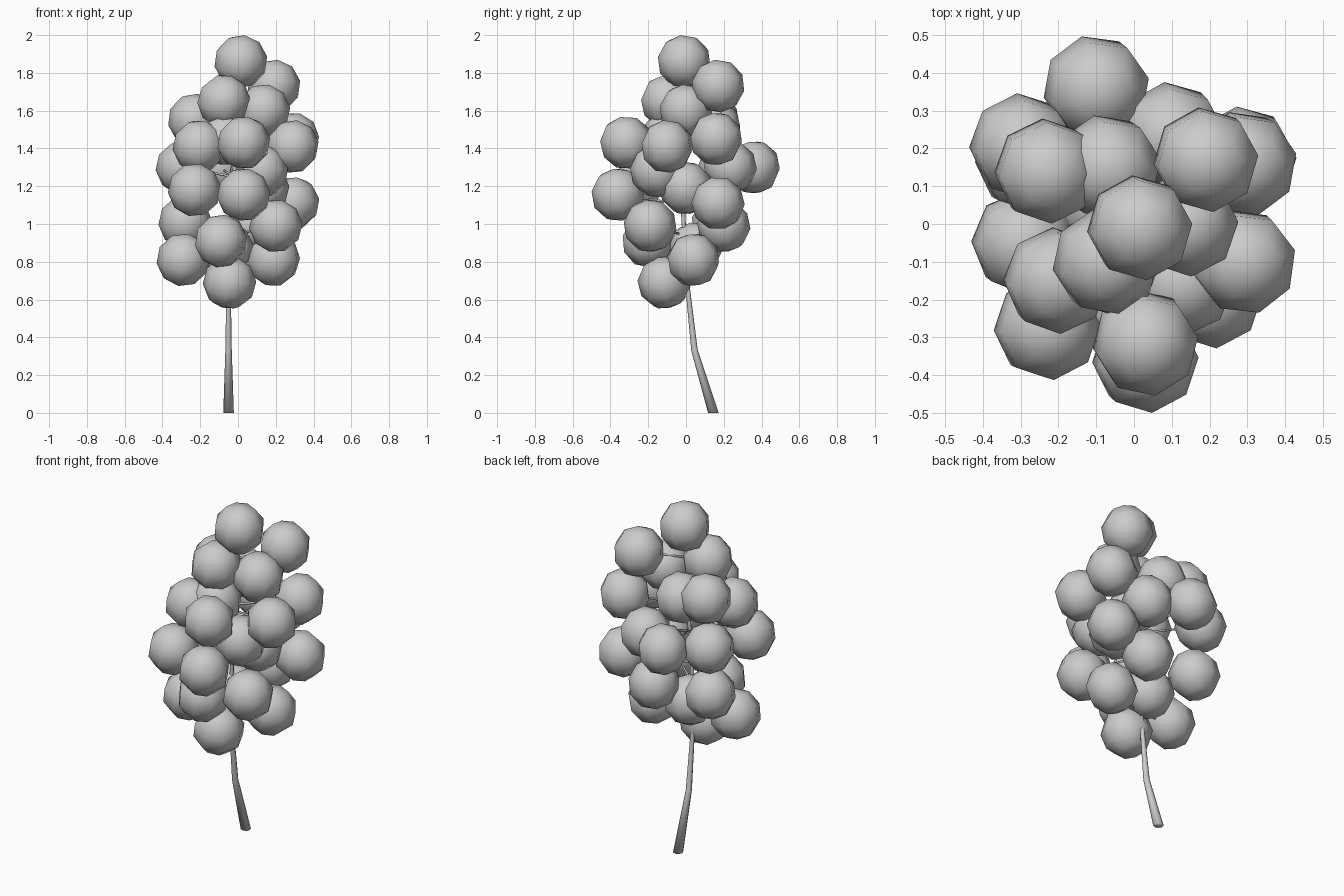
import bpy, bmesh, math, random
from mathutils import Vector, Matrix, Euler

if "Cube" in bpy.data.objects:
    bpy.data.objects.remove(bpy.data.objects["Cube"])

random.seed(4)
R = 0.142

# berry centres, top to bottom
BERRIES = [
    (.015, -.01, 1.86), (.19, .17, 1.73), (-.075, -.10, 1.65), (.135, 0, 1.60),
    (-.23, .14, 1.55), (-.07, .15, 1.52), (-.07, -.10, 1.45), (.29, .16, 1.45),
    (.03, -.315, 1.43), (-.205, -.15, 1.41), (.29, -.10, 1.41), (-.295, .205, 1.30),
    (-.10, .36, 1.30), (.10, .235, 1.30), (.125, -.155, 1.28), (.13, 0, 1.19),
    (-.23, -.275, 1.18), (.03, -.36, 1.155), (.29, .17, 1.11), (-.28, .17, 1.01),
    (.20, -.19, .99), (.07, .20, .99), (-.09, -.20, .91), (-.06, .05, .87),
    (-.29, -.05, .81), (.19, .04, .81), (-.045, -.115, .69),
]

# main stem: x, y, z, radius
STEM = [(-.05, .145, 0, .028), (-.05, .045, .33, .017), (-.05, .01, .65, .012),
        (-.03, -.015, 1.05, .011), (-.01, 0, 1.45, .009), (.01, -.01, 1.80, .006)]


def new_object(name, bm):
    mesh = bpy.data.meshes.new(name)
    bm.to_mesh(mesh)
    bm.free()
    mesh.shade_smooth()
    obj = bpy.data.objects.new(name, mesh)
    bpy.context.collection.objects.link(obj)
    return obj


def tube(bm, path, sides, flat_start=False):
    rings = []
    for i, p in enumerate(path):
        a, b = path[max(i - 1, 0)], path[min(i + 1, len(path) - 1)]
        d = Vector(b[:3]) - Vector(a[:3])
        rot = Vector((0, 0, 1)).rotation_difference(d).to_matrix()
        if flat_start and i == 0:
            rot = Matrix.Identity(3)
        rings.append([bm.verts.new(Vector(p[:3]) + rot @ Vector(
            (p[3] * math.cos(t), p[3] * math.sin(t), 0)))
            for t in (2 * math.pi * k / sides for k in range(sides))])
    for lo, hi in zip(rings, rings[1:]):
        for k in range(sides):
            n = (k + 1) % sides
            bm.faces.new((lo[k], lo[n], hi[n], hi[k]))
    bm.faces.new(rings[0][::-1])
    bm.faces.new(rings[-1])


def stem_point(z):
    for a, b in zip(STEM, STEM[1:]):
        if z <= b[2]:
            return Vector(a[:3]).lerp(Vector(b[:3]), (z - a[2]) / (b[2] - a[2]))
    return Vector(STEM[-1][:3])


# stem
bm = bmesh.new()
tube(bm, STEM, 8, flat_start=True)
new_object("stem", bm)

# thin stalks joining berries to the stem
bm = bmesh.new()
for c in BERRIES[1:]:
    tube(bm, [(*stem_point(c[2] - .05), .007), (*c, .005)], 5)
new_object("stalks", bm)

# low-poly berries, each slightly tilted
for i, c in enumerate(BERRIES):
    bm = bmesh.new()
    tilt = Euler((math.radians(random.uniform(6, 16)),
                  math.radians(random.uniform(6, 16)), random.uniform(0, .3)))
    bmesh.ops.create_uvsphere(bm, u_segments=8, v_segments=5, radius=R,
                              matrix=Matrix.Translation(c) @ tilt.to_matrix().to_4x4())
    new_object(f"berry_{i + 1}", bm)
